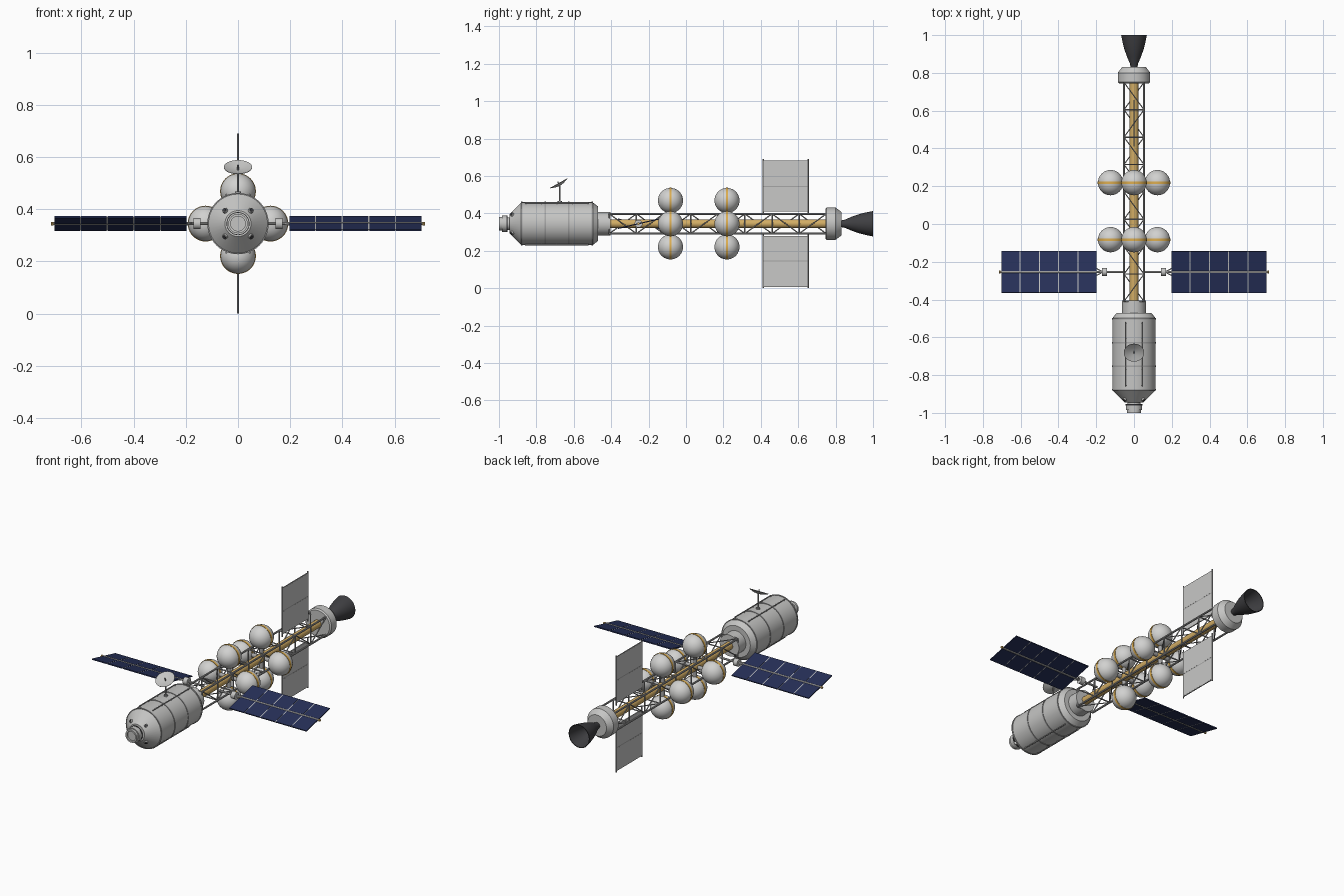
import bpy, bmesh, math
from mathutils import Matrix, Vector

if "Cube" in bpy.data.objects:
    bpy.data.objects.remove(bpy.data.objects["Cube"])

Z = 0.345                      # height of the long axis
CENTRE = Vector((0, 0, Z))


def material(name, r, g, b):
    m = bpy.data.materials.new(name)
    m.use_nodes = True
    m.diffuse_color = (r, g, b, 1)
    m.node_tree.nodes["Principled BSDF"].inputs["Base Color"].default_value = (r, g, b, 1)
    return m


HULL = material("hull grey", 0.56, 0.56, 0.55)
TANK = material("tank white", 0.64, 0.64, 0.63)
GOLD = material("gold foil", 0.65, 0.42, 0.13)
BAND = material("band amber", 0.72, 0.42, 0.08)
TRUSS = material("truss grey", 0.38, 0.38, 0.38)
NAVY = material("solar navy", 0.02, 0.03, 0.1)
DARK = material("dark metal", 0.05, 0.05, 0.055)
RADIATOR = material("radiator white", 0.58, 0.58, 0.57)


def finish(name, bm, mat, smooth=True):
    bmesh.ops.recalc_face_normals(bm, faces=bm.faces)
    me = bpy.data.meshes.new(name)
    bm.to_mesh(me)
    bm.free()
    me.materials.append(mat)
    if smooth:
        me.polygons.foreach_set("use_smooth", [True] * len(me.polygons))
        me.set_sharp_from_angle(angle=math.radians(32))
    ob = bpy.data.objects.new(name, me)
    bpy.context.collection.objects.link(ob)
    return ob


def rod(bm, a, b, r, r2=None, sides=8):
    a, b = Vector(a), Vector(b)
    d = b - a
    mat = Matrix.Translation((a + b) / 2) @ d.to_track_quat('Z', 'Y').to_matrix().to_4x4()
    bmesh.ops.create_cone(bm, cap_ends=True, segments=sides, radius1=r,
                          radius2=r if r2 is None else r2, depth=d.length, matrix=mat)


def box(bm, centre, size, matrix=Matrix()):
    bmesh.ops.create_cube(bm, size=1, matrix=matrix @ Matrix.Translation(centre)
                          @ Matrix.Diagonal((*size, 1)))


def lathe(name, profile, mat, centre=CENTRE, caps=True, sides=40):
    """Revolve (y, radius) pairs about the y axis."""
    bm = bmesh.new()
    rings = [[bm.verts.new(centre + Vector((r * math.cos(t), y, r * math.sin(t))))
              for t in (2 * math.pi * i / sides for i in range(sides))] for y, r in profile]
    for p, q in zip(rings, rings[1:]):
        for i in range(sides):
            j = (i + 1) % sides
            bm.faces.new((p[i], p[j], q[j], q[i]))
    if caps:
        bm.faces.new(rings[0])
        bm.faces.new(rings[-1])
    return finish(name, bm, mat)


# Crew module with docking port and rear adapter
lathe("crew_module", [(-0.945, 0.05), (-0.88, 0.115), (-0.5, 0.115), (-0.47, 0.092),
                      (-0.47, 0.063), (-0.405, 0.063)], HULL)
lathe("docking_port", [(-0.94, 0.034), (-0.955, 0.034), (-0.955, 0.043), (-0.985, 0.043),
                       (-0.985, 0.037), (-1.0, 0.037), (-1.0, 0.028), (-0.99, 0.028)], HULL)
lathe("docking_collar", [(-0.96, 0.044), (-0.954, 0.044)], DARK)
for i, y in enumerate((-0.878, -0.752, -0.628, -0.502)):
    lathe(f"hull_ring_{i}", [(y - 0.004, 0.113), (y - 0.004, 0.1175),
                             (y + 0.004, 0.1175), (y + 0.004, 0.113)], TRUSS)

# Handrails along the hull
bm = bmesh.new()
for side in (-1, 1):
    for up in (-1, 1):
        def at(y, r):
            a = math.radians(22)
            return (side * r * math.sin(a), y, Z + up * r * math.cos(a))
        rod(bm, at(-0.86, 0.121), at(-0.52, 0.121), 0.003, sides=6)
        for k in range(5):
            y = -0.855 + k * 0.0825
            rod(bm, at(y, 0.11), at(y, 0.121), 0.003, sides=6)
finish("handrails", bm, TRUSS)

# Small ports on the nose cone
ports, holes = bmesh.new(), bmesh.new()
for sx in (-1, 1):
    for sz in (-1, 1):
        p = Vector((sx * 0.046, -0.925, Z + sz * 0.046))
        n = Vector((sx * 0.5, -0.7, sz * 0.5)).normalized()
        rod(ports, p - n * 0.012, p + n * 0.012, 0.01, sides=12)
        rod(holes, p, p + n * 0.0135, 0.007, sides=12)
finish("nose_ports", ports, HULL)
finish("nose_port_openings", holes, DARK)

# Dish antenna on its mast
bm = bmesh.new()
rod(bm, (0, -0.675, Z + 0.11), (0, -0.675, Z + 0.205), 0.004)
rod(bm, (0, -0.675, Z + 0.11), (0, -0.675, Z + 0.122), 0.011, sides=12)
finish("dish_mast", bm, TRUSS)
dish = lathe("dish", [(0.0, 0.003), (-0.003, 0.024), (-0.014, 0.054), (-0.016, 0.054),
                      (-0.006, 0.024), (-0.003, 0.003)], HULL, centre=Vector())
dish.location = (0, -0.674, Z + 0.203)
dish.rotation_euler.x = math.radians(-61)
bm = bmesh.new()
n = Vector((0, -math.sin(math.radians(29)), math.cos(math.radians(29))))
rod(bm, dish.location, dish.location + n * 0.025, 0.003)
finish("dish_feed", bm, TRUSS)

# Lattice truss: corner rails, frames and alternating diagonals
bm = bmesh.new()
START, BAY, H, BAYS = -0.41, 0.145, 0.053, 8
END = START + BAY * BAYS
corners = [(-H, -H), (H, -H), (H, H), (-H, H)]
for k, (x, z) in enumerate(corners):
    x2, z2 = corners[(k + 1) % 4]
    rod(bm, (x, START, Z + z), (x, END, Z + z), 0.0055)
    for i in range(BAYS + 1):
        y = START + i * BAY
        rod(bm, (x, y, Z + z), (x2, y, Z + z2), 0.004, sides=6)
        if i < BAYS:
            a, b = (y, y + BAY) if i % 2 else (y + BAY, y)
            rod(bm, (x, a, Z + z), (x2, b, Z + z2), 0.0032, sides=6)
finish("truss", bm, TRUSS)
lathe("core_tube", [(-0.42, 0.023), (0.76, 0.023)], GOLD, sides=24)

# Two clusters of four spherical tanks with bands and mounts
mounts = bmesh.new()
for y in (-0.083, 0.219):
    for k in range(4):
        d = Vector((round(math.cos(k * math.pi / 2)), 0, round(math.sin(k * math.pi / 2))))
        c = CENTRE + Vector((0, y, 0)) + d * 0.124
        bm = bmesh.new()
        bmesh.ops.create_uvsphere(bm, u_segments=32, v_segments=18, radius=0.067,
                                  matrix=Matrix.Translation(c))
        finish("tank", bm, TANK)
        lathe("tank_band", [(-0.006, 0.065), (-0.006, 0.0685), (0.006, 0.0685),
                            (0.006, 0.065)], BAND, centre=c)
        rod(mounts, c - d * 0.1, c - d * 0.06, 0.012, sides=12)
finish("tank_mounts", mounts, TRUSS)

# Solar wings, tilted opposite ways on a common boom
WY, CW = -0.254, 0.102
for side, label in ((1, "left"), (-1, "right")):
    tilt = Matrix.Translation((0, WY, Z)) @ Matrix.Rotation(side * math.radians(13), 4, 'X')
    cells, frame = bmesh.new(), bmesh.new()
    for i in range(5):
        for row in (-1, 1):
            box(cells, (side * (0.195 + CW * (i + 0.5)), row * 0.059, 0),
                (CW - 0.005, 0.107, 0.006), tilt)
    for i in range(1, 5):
        box(frame, (side * (0.195 + CW * i), 0, 0), (0.005, 0.225, 0.004), tilt)
    finish(f"{label}_solar_cells", cells, NAVY, False)
    finish(f"{label}_solar_frame", frame, HULL, False)
    bm = bmesh.new()
    rod(bm, (side * 0.045, WY, Z), (side * 0.708, WY, Z), 0.006)
    rod(bm, (side * 0.143, WY, Z), (side * 0.17, WY, Z), 0.021, sides=20)
    for s in (-1, 1):
        rod(bm, (side * 0.165, WY, Z), tilt @ Vector((side * 0.2, s * 0.02, 0)), 0.003)
    finish(f"{label}_solar_boom", bm, HULL)
    bm = bmesh.new()
    rod(bm, (side * 0.706, WY, Z), (side * 0.716, WY, Z), 0.007)
    finish(f"{label}_boom_tip", bm, GOLD)

# Radiators above and below the truss
for up, label in ((1, "upper"), (-1, "lower")):
    panels, rails = bmesh.new(), bmesh.new()
    for i in range(2):
        box(panels, (0, 0.533, Z + up * (0.131 + i * 0.138)), (0.006, 0.24, 0.132))
        box(rails, (0, 0.533, Z + up * (0.2 + i * 0.135)), (0.005, 0.24, 0.006))
    for y in (0.413, 0.653):
        rod(rails, (0, y, Z + up * 0.05), (0, y, Z + up * 0.345), 0.004)
    finish(f"{label}_radiator", panels, RADIATOR, False)
    finish(f"{label}_radiator_rails", rails, TRUSS)

# Engine section and open bell nozzle
lathe("engine_section", [(0.745, 0.078), (0.752, 0.086), (0.8, 0.086), (0.832, 0.062)], HULL)
bell = [(0.825, 0.017), (0.85, 0.022), (0.885, 0.037), (0.925, 0.051), (0.965, 0.061), (1.0, 0.068)]
lathe("nozzle", bell + [(y, r - 0.004) for y, r in reversed(bell)], DARK, caps=False)
